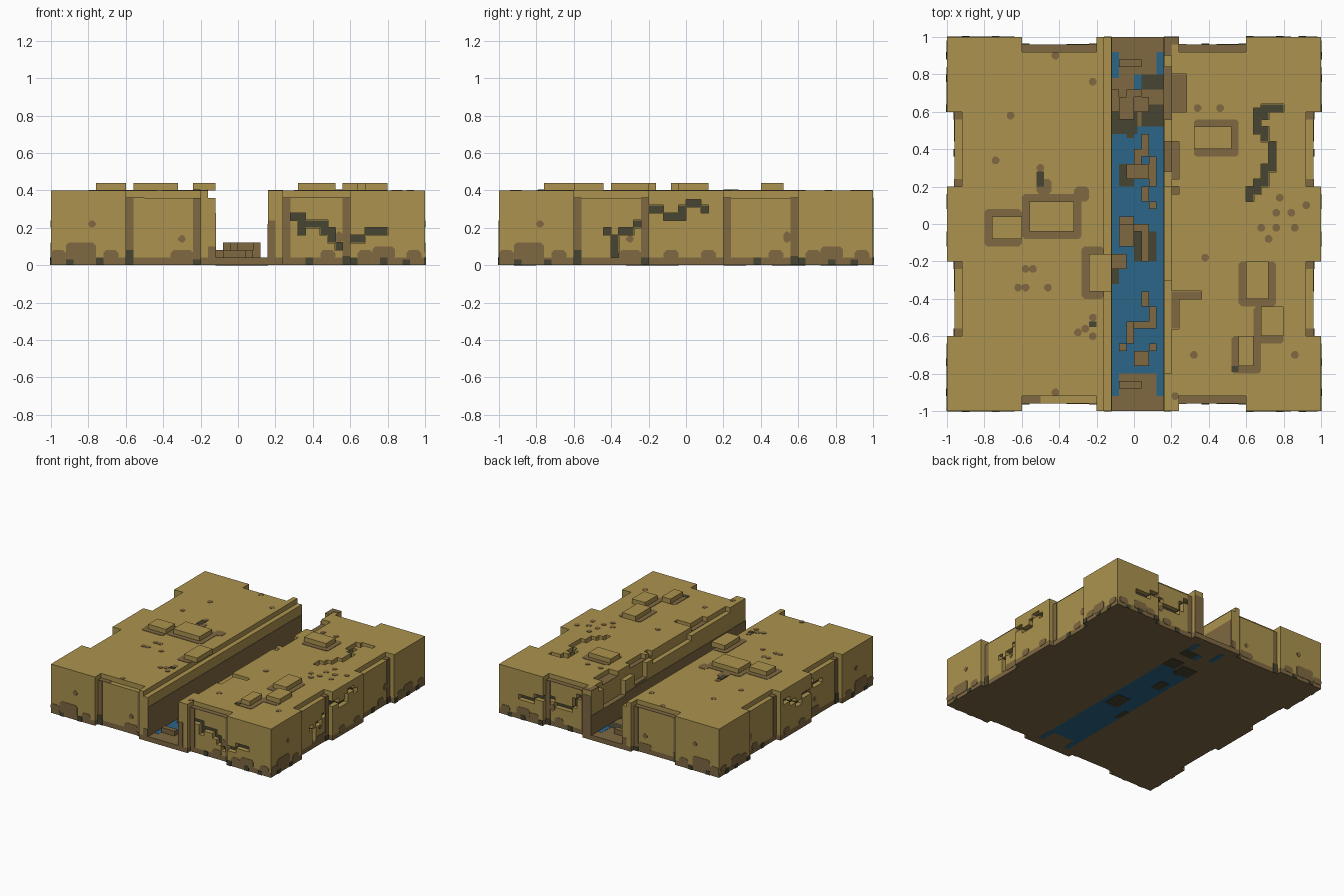
import bpy, bmesh, random
from mathutils import Vector

if "Cube" in bpy.data.objects:
    bpy.data.objects.remove(bpy.data.objects["Cube"])
rng = random.Random(4)


def material(name, rgb):
    m = bpy.data.materials.new(name)
    m.use_nodes = True
    m.diffuse_color = (*rgb, 1)
    bsdf = next(n for n in m.node_tree.nodes if n.type == 'BSDF_PRINCIPLED')
    bsdf.inputs["Base Color"].default_value = (*rgb, 1)
    bsdf.inputs["Roughness"].default_value = 0.9
    return m


SAND = material("sandstone", (0.41, 0.29, 0.076))
DIRT = material("brown_dirt", (0.209, 0.138, 0.054))
DARK = material("dark_moss", (0.061, 0.058, 0.032))
WATER = material("water_blue", (0.025, 0.133, 0.25))

# Local (across, up, outward) to world for each wall direction
PLACE = {
    'front': lambda u, v, w: (u, -w, v), 'back': lambda u, v, w: (u, w, v),
    'right': lambda u, v, w: (w, u, v), 'left': lambda u, v, w: (-w, u, v),
    'top': lambda u, v, w: (u, v, w)}


def wall_depth(side, u):
    """Distance of the outer wall from the centre, allowing for recessed panels."""
    near = 0.24 if side in ('front', 'back') and u > 0 else 0.2
    return 0.96 if near < abs(u) < 0.6 else 1.0


def add_prism(bm, pts, w0, w1, place):
    lo = [bm.verts.new(place(u, v, w0)) for u, v in pts]
    hi = [bm.verts.new(place(u, v, w1)) for u, v in pts]
    n = len(pts)
    bm.faces.new(lo)
    bm.faces.new(hi)
    for i in range(n):
        bm.faces.new((lo[i], lo[(i + 1) % n], hi[(i + 1) % n], hi[i]))


def finish(name, bm, mat):
    bmesh.ops.recalc_face_normals(bm, faces=bm.faces)
    me = bpy.data.meshes.new(name)
    bm.to_mesh(me)
    bm.free()
    me.materials.append(mat)
    ob = bpy.data.objects.new(name, me)
    bpy.context.scene.collection.objects.link(ob)
    return ob


def prisms(name, side, rects, mat, d=None, w0=-0.003, w1=0.003, cut=0.0, grow=0.0):
    """Boxes or chamfered plates from (u0, u1, v0, v1) rectangles on one side."""
    bm = bmesh.new()
    for u0, u1, v0, v1 in rects:
        depth = wall_depth(side, (u0 + u1) / 2) if d is None else d
        u0, u1, v0, v1 = u0 - grow, u1 + grow, v0 - grow, v1 + grow
        c = cut
        if c:
            pts = [(u0 + c, v0), (u1 - c, v0), (u1, v0 + c), (u1, v1 - c),
                   (u1 - c, v1), (u0 + c, v1), (u0, v1 - c), (u0, v0 + c)]
        else:
            pts = [(u0, v0), (u1, v0), (u1, v1), (u0, v1)]
        add_prism(bm, pts, depth + w0, depth + w1, PLACE[side])
    return finish(name, bm, mat)


def carve(ob, cutter):
    mod = ob.modifiers.new("carve", 'BOOLEAN')
    mod.object, mod.operation, mod.solver, mod.use_self = cutter, 'DIFFERENCE', 'EXACT', True
    cutter.hide_render = True
    deps = bpy.context.evaluated_depsgraph_get()
    me = bpy.data.meshes.new_from_object(ob.evaluated_get(deps))
    ob.modifiers.clear()
    ob.data = me
    bpy.data.objects.remove(cutter)


def half_block(name, s, d, z0, z1, mat):
    """One bank of the channel with notches of depth d in its outer walls."""
    inner, pil = (0.16, 0.2) if s < 0 else (0.2, 0.24)
    pts = [(inner, -1), (pil, -1), (pil, d - 1), (.6, d - 1), (.6, -1),
           (1, -1), (1, -.6), (1 - d, -.6), (1 - d, -.2), (1, -.2)]
    pts += [(x, -y) for x, y in reversed(pts)]
    bm = bmesh.new()
    add_prism(bm, [(s * x, y) for x, y in pts], z0, z1, PLACE['top'])
    return finish(name, bm, mat)


# Two banks in three layers
walls, caps = {}, {}
for s, n in ((-1, "right"), (1, "left")):
    half_block(n + "_bank_base", s, .04, 0, .04, DIRT)
    walls[s] = half_block(n + "_bank_wall", s, .04, .04, .36, SAND)
    caps[s] = half_block(n + "_bank_cap", s, .08, .36, .4, SAND)

# Carved cracks in the outer walls, with dark floors
cracks = {
    'front': (1, [(.24, .36, .24, .28), (.32, .36, .2, .24), (.36, .48, .2, .24),
                  (.32, .36, .16, .2), (.44, .52, .16, .2), (.48, .52, .12, .16),
                  (.52, .6, .08, .12), (.6, .68, .12, .16), (.68, .8, .16, .2)]),
    'right': (1, [(-.44, -.4, .16, .2), (-.4, -.36, .04, .16), (-.36, -.28, .16, .2),
                  (-.28, -.2, .2, .24), (-.24, -.2, .24, .28), (-.2, -.12, .28, .32),
                  (-.12, -.04, .24, .28), (-.04, 0, .24, .32), (0, .08, .31, .35),
                  (.08, .12, .28, .32)]),
    'back': (1, [(.68, .82, .16, .2), (.6, .68, .2, .24), (.52, .6, .2, .24),
                 (.44, .52, .16, .2), (.36, .44, .16, .2), (.32, .36, .2, .28),
                 (.24, .32, .28, .32)]),
    'left': (-1, [(.08, .16, .28, .32), (0, .08, .24, .28), (-.08, 0, .2, .24),
                  (-.2, -.08, .24, .28), (-.28, -.2, .28, .32), (-.4, -.28, .24, .28)])}
for side, (s, cells) in cracks.items():
    carve(walls[s], prisms("crack_cutter", side, cells, SAND, w0=-.04, w1=.02, grow=.001))
    prisms(side + "_crack_floor", side, cells, DARK, w0=-.042, w1=-.037)

# Crack and broken channel edge in the top of one bank
top_crack = [(.68, .8, .6, .64), (.64, .72, .56, .62), (.64, .68, .48, .56), (.68, .72, .44, .52),
             (.72, .76, .28, .44), (.68, .72, .2, .32), (.64, .68, .2, .24), (.6, .68, .16, .2),
             (.6, .64, .12, .16)]
broken = [(.19, .24, .16, .2), (.19, .24, .24, .44), (.19, .28, .6, .8), (.19, .24, -.56, -.4),
          (.19, .36, -.4, -.36)]
carve(caps[1], prisms("top_cutter", 'top', top_crack + broken, SAND, .4, -.06, .02, grow=.001))
prisms("top_crack_floor", 'top', top_crack, DARK, .36)
prisms("broken_edge_floor", 'top', [(.2, b, c, d) for a, b, c, d in broken], DIRT, .36)

# Stone slabs lying on top, each with a dirt rim
slabs = [(-.76, -.6, -.08, .04), (-.56, -.32, -.04, .12), (-.24, -.12, -.36, -.16),
         (.32, .52, .4, .52), (.6, .72, -.4, -.2), (.68, .8, -.6, -.44), (.56, .64, -.76, -.6)]
prisms("top_slabs", 'top', slabs, SAND, .4, 0, .04)
rims = [(-.8, -.6, -.12, .08), (-.6, -.28, -.08, .16), (-.28, -.16, -.4, -.12), (.32, .56, .36, .56),
        (.56, .76, -.44, -.2), (.64, .8, -.64, -.44), (.52, .68, -.8, -.6),
        (-.32, -.24, .12, .2), (-.52, -.44, .16, .24)]
prisms("slab_dirt", 'top', rims, DIRT, .4, cut=.015)

# Small dirt spots and moss on top
spots = [(-.66, .58), (-.74, .34), (-.5, .3), (-.22, .76), (-.42, .9), (-.58, -.24), (-.54, -.24),
         (-.62, -.34), (-.58, -.34), (-.46, -.34), (-.22, -.5), (-.3, -.58), (-.26, -.56), (-.22, -.6),
         (-.06, -.1), (-.42, -.9), (.34, .62), (.46, .62), (.38, -.18), (.68, -.02), (.76, -.02),
         (.72, -.08), (.76, .06), (.84, .06), (.86, -.02), (.92, .1), (.78, .14), (.86, -.7),
         (.32, -.7), (.22, -.92)]
prisms("top_spots", 'top', [(x - .02, x + .02, y - .02, y + .02) for x, y in spots if abs(x) > .2],
       DIRT, .4, cut=.012)
prisms("top_moss", 'top', [(-.52, -.48, .2, .28), (-.24, -.2, -.55, -.52), (.52, .56, -.79, -.76)],
       DARK, .4, w1=.005)

# Dirt on the ledges above the recessed panels
ledges = [(-.6, -.2, .92, .96), (.24, .6, .92, .96), (.24, .6, -.96, -.92), (-.6, -.5, -.96, -.92)]
ledges += [(x, x + .04, y, y + .04) for x in (-.96, .92) for y in (-.6, -.24, .2, .56)]
prisms("ledge_dirt", 'top', ledges, DIRT, .36)

# Dirt and moss on the outer walls
for side in ('front', 'back', 'left', 'right'):
    lateral = side in ('left', 'right')
    near = 0.2 if lateral else 0.24
    edge = []
    for a, b in ((-.6, -.2), (near, .6)):
        edge += [(a, a + .04, .04, .36), (b - .04, b, .04, .36)]
    prisms(side + "_panel_border", side, edge, DIRT)
    blobs = [(-.92, -.76, .03, .12), (-.36, -.24, .03, .08), (.44, .52, .03, .08),
             (.72, .84, .03, .1), (-.8, -.76, .2, .24), (-.32, -.28, .12, .16), (.52, .56, .12, .18)]
    blobs += [(u, u + .08, .03, .08) for u in (-1, -.72, .64, .9)]
    if lateral:
        blobs += [(-.12, -.04, .03, .08), (.08, .16, .03, .08)]
    prisms(side + "_wall_dirt", side, blobs, DIRT, cut=.015)
    moss = [(-.6, -.56, 0, .08), (.56, .6, 0, .05), (.36, .4, 0, .04)]
    moss += [(u, u + .04, 0, rng.choice((.03, .04))) for u in (-.92, -.76, -.24, .6, .76, .88)]
    prisms(side + "_wall_moss", side, moss, DARK, w1=.005)

# Channel floor: water between two dirt ends
prisms("channel_water", 'top', [(-.12, .16, -.8, .52)], WATER, 0, 0, .04)
prisms("channel_ends", 'top', [(-.16, .2, -1, -.8), (-.12, .16, .52, .96), (-.16, .2, .96, 1),
                               (-.16, -.12, -.8, .96), (.16, .2, -.8, .96)], DIRT, 0, 0, .04)
prisms("end_pools", 'top', [(-.12, -.08, .78, .92), (.12, .16, .78, .92), (-.12, -.08, -.92, -.8),
                            (.12, .16, -.92, -.8), (0, .04, .72, .8)], WATER, 0, -.001, .041)
prisms("channel_moss", 'top', [(-.12, .02, .48, .6), (.04, .16, .52, .64), (.04, .16, .72, .8),
                               (-.08, 0, .2, .32), (0, .12, -.2, -.04), (-.12, -.08, -.32, -.2),
                               (-.04, 0, .46, .5)], DARK, 0, -.002, .042)

# Rubble in the channel, low and high pieces
low = [(-.12, -.08, .6, .72), (0, .08, .6, .68), (-.08, .04, .84, .88), (.04, .08, .36, .48),
       (0, .04, .24, .4), (.08, .12, .2, .36), (.04, .08, .12, .2), (.08, .12, .08, .12),
       (-.08, 0, 0, .04), (-.12, -.04, -.24, -.16), (0, .08, -.04, 0), (.04, .08, -.2, -.04),
       (.04, .08, -.44, -.36), (.08, .12, -.56, -.44), (0, .08, -.56, -.52),
       (-.08, -.04, -.68, -.64), (0, .08, -.76, -.68), (-.08, .04, -.88, -.84)]
high = [(-.08, 0, .56, .68), (-.04, .04, .68, .72), (-.04, .08, .24, .32), (-.08, 0, -.12, 0),
        (-.04, 0, -.64, -.52), (.08, .12, -.68, -.64)]
prisms("low_rubble", 'top', low, DIRT, .04, 0, .04)
prisms("high_rubble", 'top', high, DIRT, .04, 0, .08)

# Channel ledges: one intact, one broken to different heights
prisms("intact_ledge", 'top', [(-.16, -.12, -1, 1)], SAND, .04, 0, .32)
steps = [(-1, -.8, .4), (-.8, -.3, .36), (-.3, .2, .32), (.2, .28, .36), (.28, .44, .24),
         (.44, .56, .32), (.56, .84, .2), (.84, .9, .36), (.9, 1, .4)]
for i, (y0, y1, h) in enumerate(steps):
    prisms(f"broken_ledge_{i + 1}", 'top', [(.16, .2, y0, y1)], DIRT if h < .3 else SAND, .04, 0, h - .04)
prisms("intact_ledge_dirt", 'right', [(-1, 1, .04, .28)], DIRT, -.12)
prisms("broken_ledge_dirt", 'left', [(-1, .56, .04, .22), (.56, 1, .04, .2)], DIRT, -.16)
prisms("front_corner_dirt", 'front', [(.16, .2, .04, .24), (-.16, -.12, .04, .1)], DIRT, 1)
prisms("back_corner_dirt", 'back', [(.16, .24, .04, .36), (-.16, -.12, .04, .1)], DIRT, 1)
prisms("corner_top_dirt", 'top', [(.16, .24, .96, 1), (.16, .2, .9, .96)], DIRT, .4)
